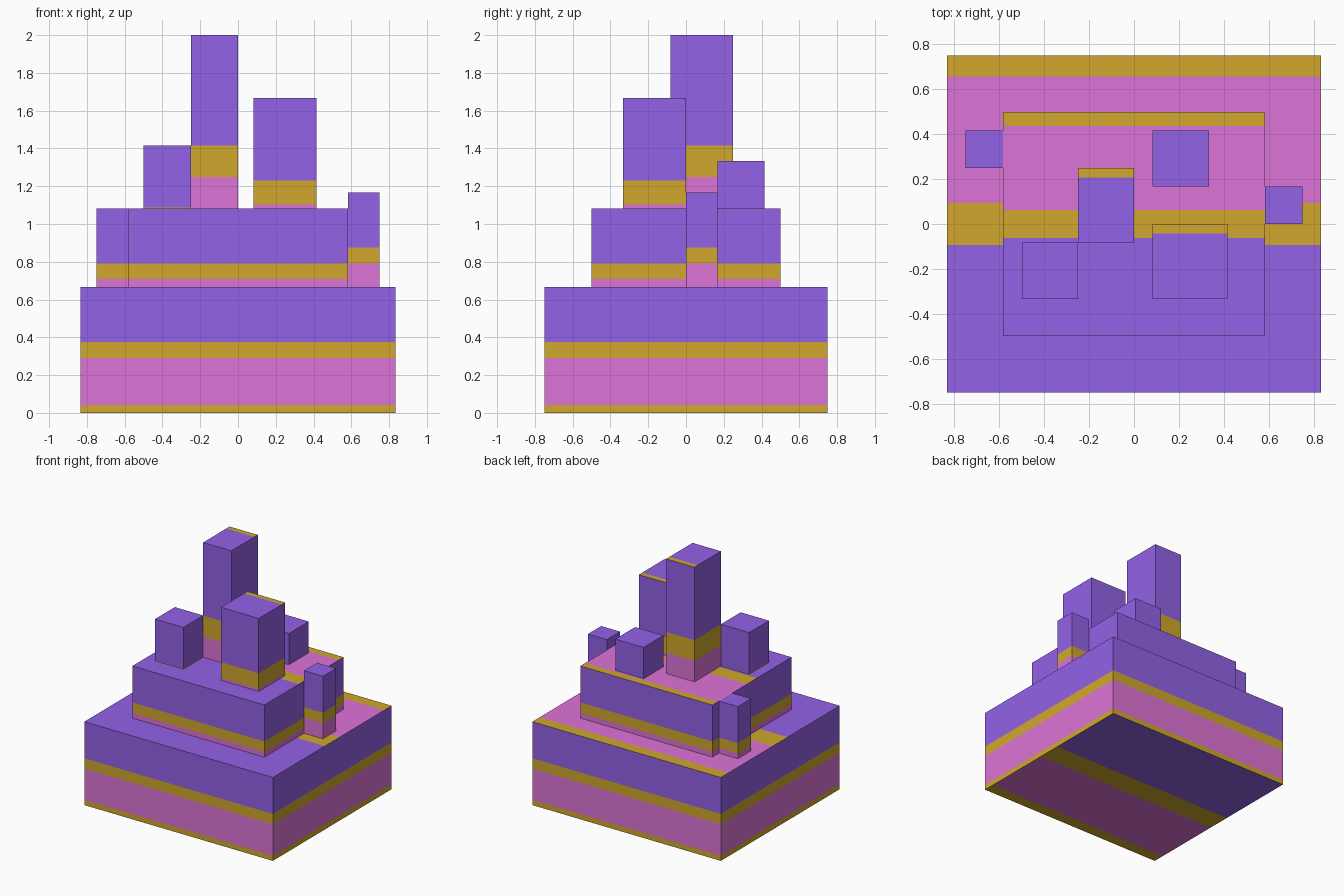
import bpy, bmesh
from mathutils import Vector

cube = bpy.data.objects.get("Cube")
if cube:
    bpy.data.objects.remove(cube, do_unlink=True)

U = 1 / 12                         # every block sits on this grid
CUTS = (0.0625, 0.4375, 0.5625)    # band limits as fractions of a face


def material(name, rgb):
    m = bpy.data.materials.new(name)
    m.use_nodes = True
    color = (*rgb, 1)
    m.diffuse_color = color
    bsdf = next(n for n in m.node_tree.nodes if n.type == 'BSDF_PRINCIPLED')
    bsdf.inputs["Base Color"].default_value = color
    return m


GOLD, PINK, PURPLE = 0, 1, 2
MATERIALS = [material("gold", (0.63, 0.39, 0.026)),
             material("pink", (0.73, 0.175, 0.68)),
             material("purple", (0.295, 0.122, 0.80))]


def band(t):
    """Colour index for a fraction t along the banding direction."""
    if t < CUTS[0]:
        return GOLD
    if t < CUTS[1]:
        return PINK
    return GOLD if t < CUTS[2] else PURPLE


def split(bm, choose, point, normal):
    """Cut only the chosen faces along a plane."""
    faces = [f for f in bm.faces if choose(f)]
    geom = set(faces)
    for f in faces:
        geom.update(f.edges)
        geom.update(f.verts)
    bmesh.ops.bisect_plane(bm, geom=list(geom), dist=1e-6,
                           plane_co=point, plane_no=normal)


def banded_block(name, x, y, z, cap_start):
    """Box with bands rising up its sides and running across its caps.
    cap_start is the band fraction where the caps begin."""
    lo, hi = (Vector(c) * U for c in zip(x, y, z))
    size = hi - lo
    bm = bmesh.new()
    bmesh.ops.create_cube(bm, size=1)
    bmesh.ops.scale(bm, verts=bm.verts, vec=size)
    bmesh.ops.translate(bm, verts=bm.verts, vec=(lo + hi) / 2)

    def side(f):
        return abs(f.normal.z) < 0.5

    def top(f):
        return f.normal.z > 0.5

    def bottom(f):
        return f.normal.z < -0.5

    # Cut the bands into the sides, then into the top and bottom
    bm.normal_update()
    for t in CUTS:
        split(bm, side, (0, 0, lo.z + t * size.z), (0, 0, 1))
        bm.normal_update()
    for t in CUTS:
        k = (t - cap_start) / (1 - cap_start)
        if k > 0:
            split(bm, top, (0, hi.y - k * size.y, 0), (0, 1, 0))
            bm.normal_update()
            split(bm, bottom, (0, lo.y + k * size.y, 0), (0, 1, 0))
            bm.normal_update()

    # Colour each strip by its position
    for f in bm.faces:
        c = f.calc_center_bounds()
        if side(f):
            t = (c.z - lo.z) / size.z
        else:
            k = (hi.y - c.y) / size.y if top(f) else (c.y - lo.y) / size.y
            t = cap_start + k * (1 - cap_start)
        f.material_index = band(t)

    mesh = bpy.data.meshes.new(name)
    for m in MATERIALS:
        mesh.materials.append(m)
    bm.to_mesh(mesh)
    bm.free()
    obj = bpy.data.objects.new(name, mesh)
    bpy.context.collection.objects.link(obj)


# Stepped base
banded_block("lower_tier", (-10, 10), (-9, 9), (0, 8), 0)
banded_block("upper_tier", (-7, 7), (-6, 6), (5, 13), 0)
# Large towers
banded_block("tall_tower", (-3, 0), (-1, 3), (8, 24), 0.5)
banded_block("front_tower", (1, 5), (-4, 0), (8, 20), 0.5)
# Small blocks on the upper tier
banded_block("front_block", (-6, -3), (-4, -1), (8, 17), 0.625)
banded_block("back_block", (1, 4), (2, 5), (8, 16), 0.625)
# Side turrets against the upper tier
banded_block("left_turret", (7, 9), (0, 2), (6, 14), 0.75)
banded_block("right_turret", (-9, -7), (3, 5), (5, 13), 0.75)
